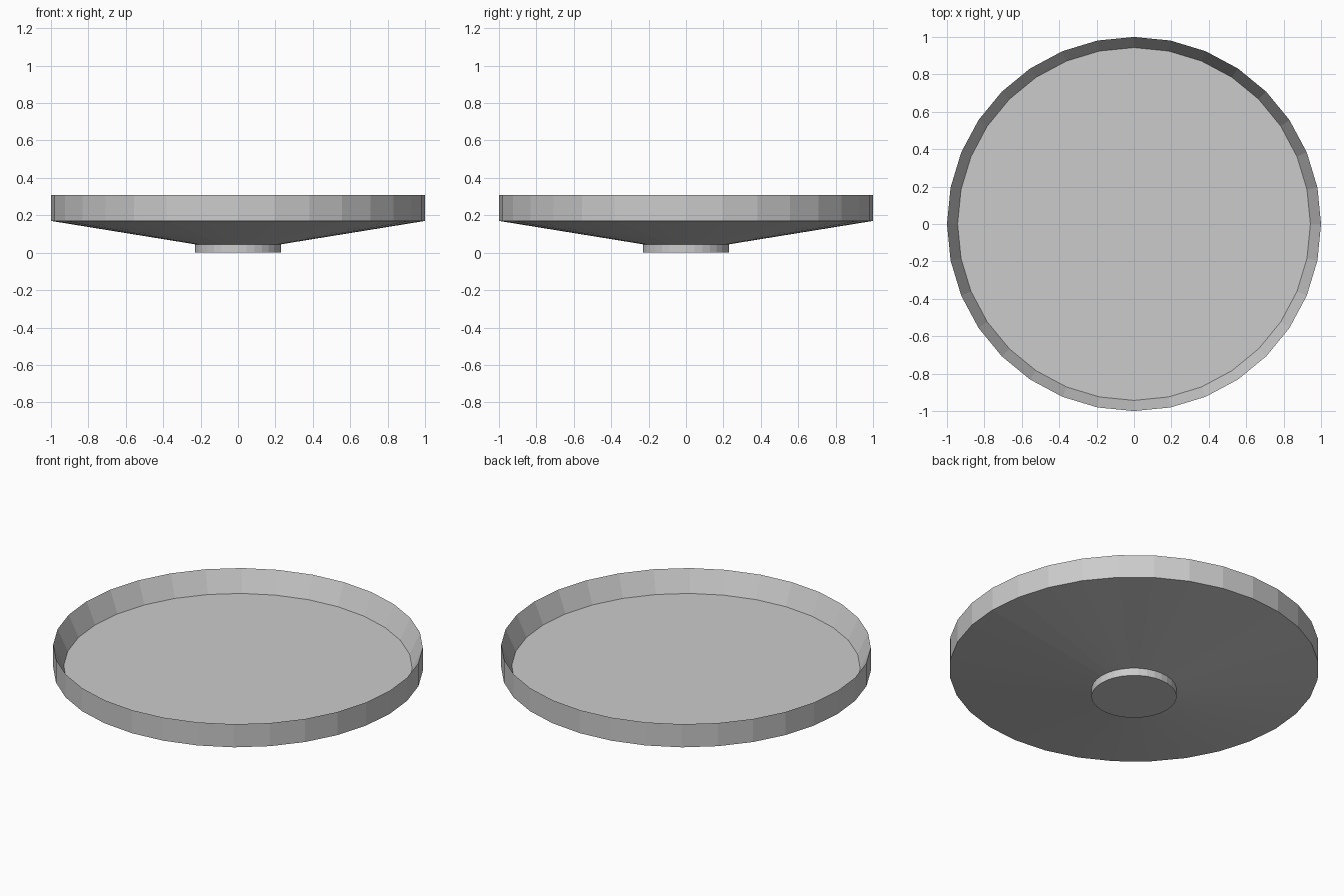
import bpy, bmesh, math

if "Cube" in bpy.data.objects:
    bpy.data.objects.remove(bpy.data.objects["Cube"])

SIDES = 32


def lathe(name, profile):
    """Revolve an (r, z) profile around z, capping both open ends."""
    bm = bmesh.new()
    rings = []
    for r, z in profile:
        rings.append([bm.verts.new((r * math.cos(2 * math.pi * i / SIDES),
                                    r * math.sin(2 * math.pi * i / SIDES), z))
                      for i in range(SIDES)])
    for a, b in zip(rings, rings[1:]):
        for i in range(SIDES):
            j = (i + 1) % SIDES
            bm.faces.new((a[i], a[j], b[j], b[i]))
    bm.faces.new(rings[0][::-1])
    bm.faces.new(rings[-1])
    bmesh.ops.recalc_face_normals(bm, faces=bm.faces)
    mesh = bpy.data.meshes.new(name)
    bm.to_mesh(mesh)
    bm.free()
    obj = bpy.data.objects.new(name, mesh)
    bpy.context.collection.objects.link(obj)
    return obj


# Shallow dish: foot, conical underside, upright rim, sloped inner wall, flat floor
lathe("dish", [
    (0.23, 0.0), (0.23, 0.045),
    (1.0, 0.17), (1.0, 0.308),
    (0.943, 0.183),
])
